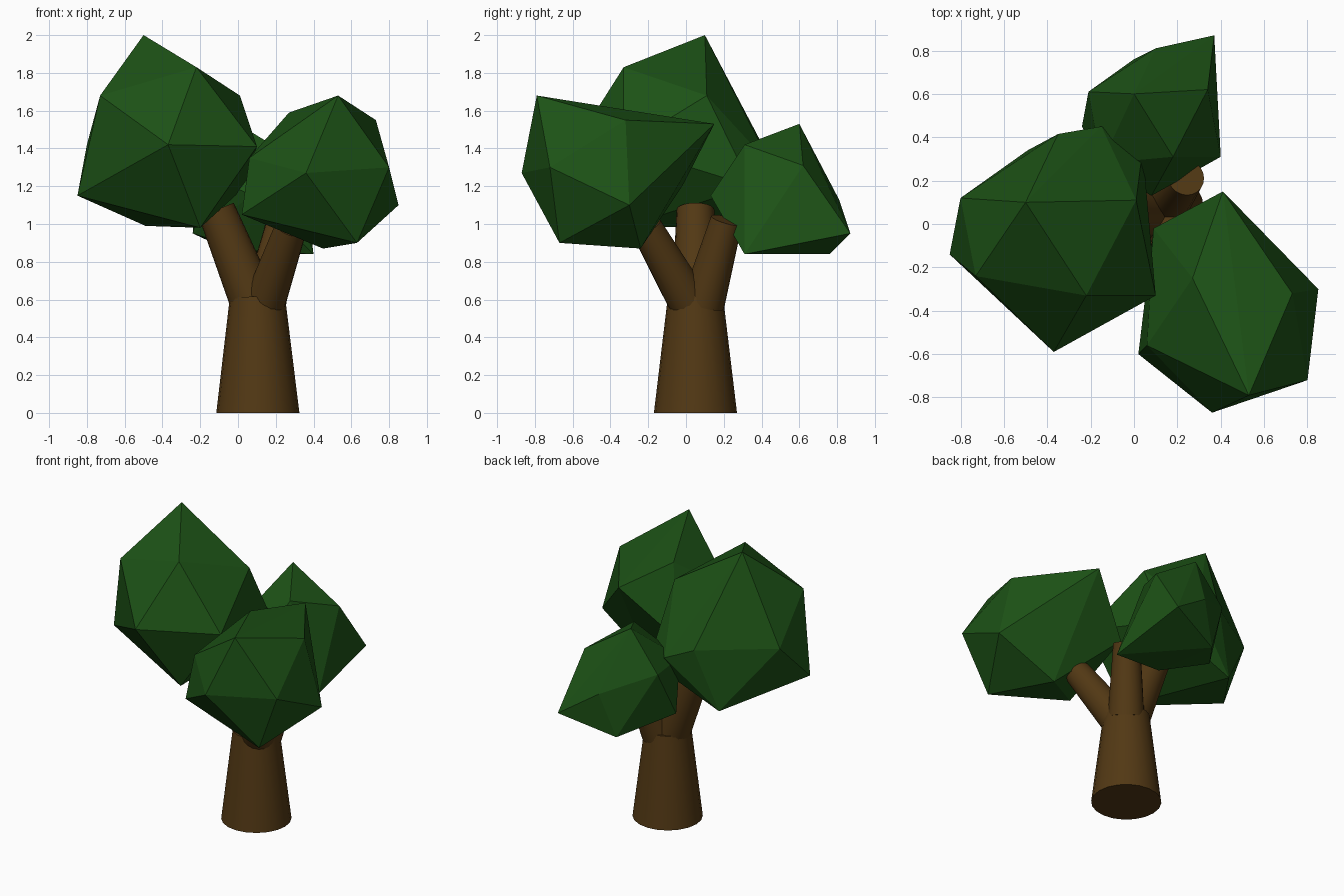
import bpy, bmesh, math
from mathutils import Vector, Matrix

if "Cube" in bpy.data.objects:
    bpy.data.objects.remove(bpy.data.objects["Cube"])


def material(name, color):
    m = bpy.data.materials.new(name)
    m.diffuse_color = color
    m.use_nodes = True
    m.node_tree.nodes["Principled BSDF"].inputs["Base Color"].default_value = m.diffuse_color
    return m


BARK = material("bark", (0.085, 0.04, 0.007, 1))
LEAF = material("leaf", (0.012, 0.085, 0.008, 1))


def make_object(name, bm, mat):
    mesh = bpy.data.meshes.new(name)
    bmesh.ops.recalc_face_normals(bm, faces=bm.faces)
    bm.to_mesh(mesh)
    bm.free()
    ob = bpy.data.objects.new(name, mesh)
    bpy.context.collection.objects.link(ob)
    mesh.materials.append(mat)
    return ob


def limb(name, start, end, r1, r2, sides=20):
    """Tapered round limb from start to end."""
    a, b = Vector(start), Vector(end)
    d = b - a
    rot = Vector((0, 0, 1)).rotation_difference(d).to_matrix().to_4x4()
    bm = bmesh.new()
    bmesh.ops.create_cone(bm, cap_ends=True, segments=sides, radius1=r1, radius2=r2,
                          depth=d.length, matrix=Matrix.Translation((a + b) / 2) @ rot)
    ob = make_object(name, bm, BARK)
    bpy.ops.object.select_all(action='DESELECT')
    ob.select_set(True)
    bpy.context.view_layer.objects.active = ob
    bpy.ops.object.shade_smooth_by_angle(angle=math.radians(40))


def foliage(name, corners):
    """Low-poly leaf clump: flat-faced hull of a distorted icosahedron."""
    bm = bmesh.new()
    for c in corners:
        bm.verts.new(c)
    res = bmesh.ops.convex_hull(bm, input=bm.verts)
    loose = [v for v in bm.verts if not v.link_faces]
    bmesh.ops.delete(bm, geom=loose, context='VERTS')
    make_object(name, bm, LEAF)


# Trunk and its three branches
limb("trunk", (0.105, 0.05, 0), (0.103, 0.05, 0.615), 0.22, 0.146)
limb("left_branch", (0.085, 0.05, 0.58), (-0.115, 0.05, 1.075), 0.125, 0.10)
limb("front_branch", (0.14, 0.02, 0.58), (0.28, -0.21, 0.98), 0.11, 0.085)
limb("back_branch", (0.14, 0.09, 0.58), (0.24, 0.215, 1.02), 0.115, 0.085)

# Leaf clumps
foliage("left_foliage", [
    (-0.50, 0.10, 2.00), (-0.22, -0.33, 1.83), (0.01, 0.11, 1.68), (-0.73, -0.24, 1.68),
    (0.10, -0.33, 1.41), (-0.37, -0.59, 1.42), (-0.85, -0.14, 1.15), (-0.80, 0.12, 1.42),
    (-0.49, 0.34, 0.99), (-0.35, 0.415, 1.40), (-0.15, 0.45, 1.31), (0.04, 0.345, 1.20),
    (-0.20, -0.34, 0.98)])
foliage("right_foliage", [
    (0.53, -0.79, 1.68), (0.73, -0.32, 1.55), (0.41, 0.15, 1.53), (0.27, -0.25, 1.59),
    (0.36, -0.87, 1.27), (0.80, -0.72, 1.30), (0.85, -0.30, 1.10), (0.63, -0.67, 0.90),
    (0.45, -0.24, 0.87), (0.02, -0.60, 1.05), (0.06, -0.56, 1.35), (0.09, -0.02, 1.20)])
foliage("back_foliage", [
    (0.00, 0.60, 1.53), (0.18, 0.31, 1.42), (0.34, 0.62, 1.31), (0.37, 0.87, 0.95),
    (0.40, 0.31, 0.84), (0.10, 0.81, 1.13), (0.00, 0.76, 0.84), (-0.21, 0.61, 1.27),
    (-0.24, 0.45, 0.95), (0.08, 0.13, 1.15), (-0.15, 0.28, 1.25), (0.05, 0.30, 0.86)])
